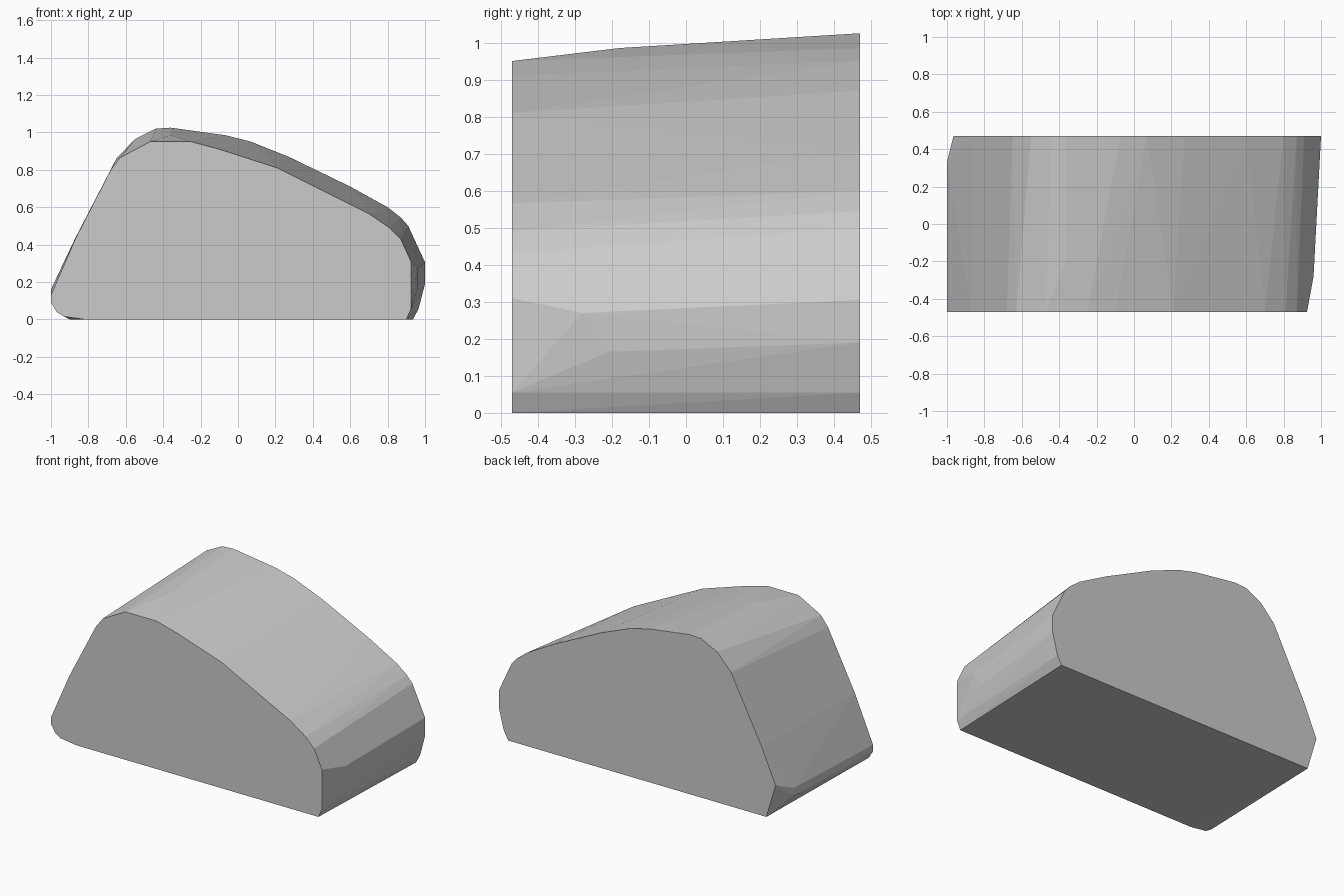
import bpy, bmesh

# Side profiles (x, z) of the two flat end faces
front = [(-0.82, 0), (0.90, 0), (0.925, 0.055), (0.925, 0.31), (0.87, 0.43),
         (0.81, 0.49), (0.70, 0.565), (0.21, 0.81), (-0.10, 0.91), (-0.25, 0.95),
         (-0.47, 0.95), (-0.63, 0.865), (-0.68, 0.80), (-0.87, 0.43),
         (-1.0, 0.13), (-1.0, 0.09), (-0.97, 0.04), (-0.93, 0.015)]
back = [(-0.90, 0), (0.935, 0), (0.965, 0.055), (1.0, 0.19), (1.0, 0.305),
        (0.91, 0.50), (0.87, 0.545), (0.80, 0.60), (0.60, 0.71), (0.27, 0.87),
        (0.07, 0.95), (-0.07, 0.985), (-0.36, 1.025), (-0.44, 1.02),
        (-0.55, 0.965), (-0.65, 0.86), (-0.87, 0.435), (-0.965, 0.22)]
# Slight bulges between the ends
middle = [(-1.0, 0.33, 0.16), (-1.0, 0.33, 0.11), (-0.36, -0.18, 0.985),
          (0.96, -0.28, 0.27), (0.96, -0.21, 0.165), (-0.90, -0.10, 0.0)]

# Wedge-shaped block: convex skin over both profiles
bm = bmesh.new()
for y, profile in ((-0.47, front), (0.47, back)):
    for x, z in profile:
        bm.verts.new((x, y, z))
for p in middle:
    bm.verts.new(p)
res = bmesh.ops.convex_hull(bm, input=bm.verts[:])
loose = [v for v in bm.verts if not v.link_faces]
bmesh.ops.delete(bm, geom=loose, context='VERTS')
bmesh.ops.dissolve_limit(bm, angle_limit=0.01, verts=bm.verts[:], edges=bm.edges[:])
bmesh.ops.recalc_face_normals(bm, faces=bm.faces[:])

mesh = bpy.data.meshes.new("rounded_wedge_block")
bm.to_mesh(mesh)
bm.free()
block = bpy.data.objects.new("rounded_wedge_block", mesh)
bpy.context.collection.objects.link(block)
